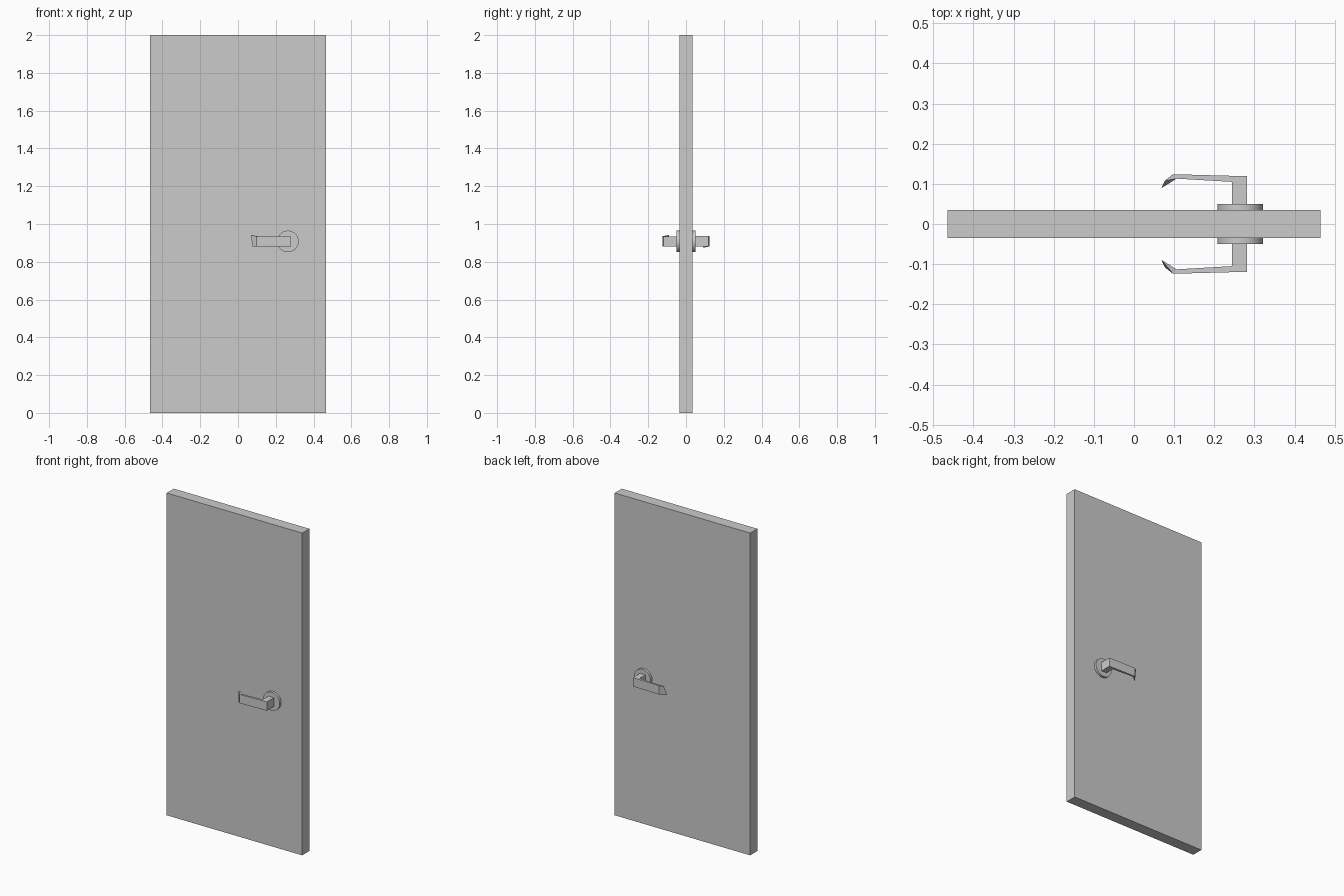
import bpy, bmesh, math
from mathutils import Matrix

if "Cube" in bpy.data.objects:
    bpy.data.objects.remove(bpy.data.objects["Cube"])

ZC = 0.908   # handle height
XC = 0.2645  # handle axis


def finish(bm, name):
    bmesh.ops.recalc_face_normals(bm, faces=bm.faces)
    me = bpy.data.meshes.new(name)
    bm.to_mesh(me)
    bm.free()
    ob = bpy.data.objects.new(name, me)
    bpy.context.collection.objects.link(ob)
    return ob


# door slab
bm = bmesh.new()
bmesh.ops.create_cube(bm, size=1, matrix=Matrix.Translation((0, 0, 1)) @ Matrix.Diagonal((0.93, 0.07, 2, 1)))
finish(bm, "door_slab")


def rosette(name, turn):
    bm = bmesh.new()
    bmesh.ops.create_cone(bm, cap_ends=True, segments=32, radius1=0.057, radius2=0.057, depth=0.017,
                          matrix=Matrix.Translation((XC, -0.0415, ZC)) @ Matrix.Rotation(math.pi / 2, 4, 'X'))
    ob = finish(bm, name)
    ob.data.transform(turn)
    for p in ob.data.polygons:
        p.use_smooth = len(p.vertices) == 4
    for e in ob.data.edges:
        a, b = (ob.data.vertices[i].co for i in e.vertices)
        e.use_edge_sharp = abs(a.y - b.y) < 1e-4


def lever(name, turn):
    # square stem and lever arm as one plan outline, ending in a twisted sharp tip
    plan = [(0.281, -0.045), (0.281, -0.119), (0.097, -0.124), (0.106, -0.113), (0.244, -0.105), (0.244, -0.045)]
    bm = bmesh.new()
    lo = [bm.verts.new((x, y, 0.880)) for x, y in plan]
    hi = [bm.verts.new((x, y, 0.935)) for x, y in plan]
    bm.faces.new(lo)
    bm.faces.new(hi)
    for i in range(6):
        j = (i + 1) % 6
        if i != 2:
            bm.faces.new((lo[i], lo[j], hi[j], hi[i]))
    t0 = bm.verts.new((0.077, -0.108, 0.882))
    t1 = bm.verts.new((0.068, -0.089, 0.942))
    bm.faces.new((lo[2], t0, t1, hi[2]))
    bm.faces.new((lo[3], t0, t1, hi[3]))
    bm.faces.new((lo[2], lo[3], t0))
    bm.faces.new((hi[2], hi[3], t1))
    finish(bm, name).data.transform(turn)


# front handle, and the back one turned half a circle about the x axis
half_turn = (Matrix.Translation((0, 0, ZC)) @ Matrix.Rotation(math.pi, 4, 'X')
             @ Matrix.Translation((0, 0, -ZC)))
for side, turn in (("front", Matrix.Identity(4)), ("back", half_turn)):
    rosette(side + "_rosette", turn)
    lever(side + "_lever", turn)
